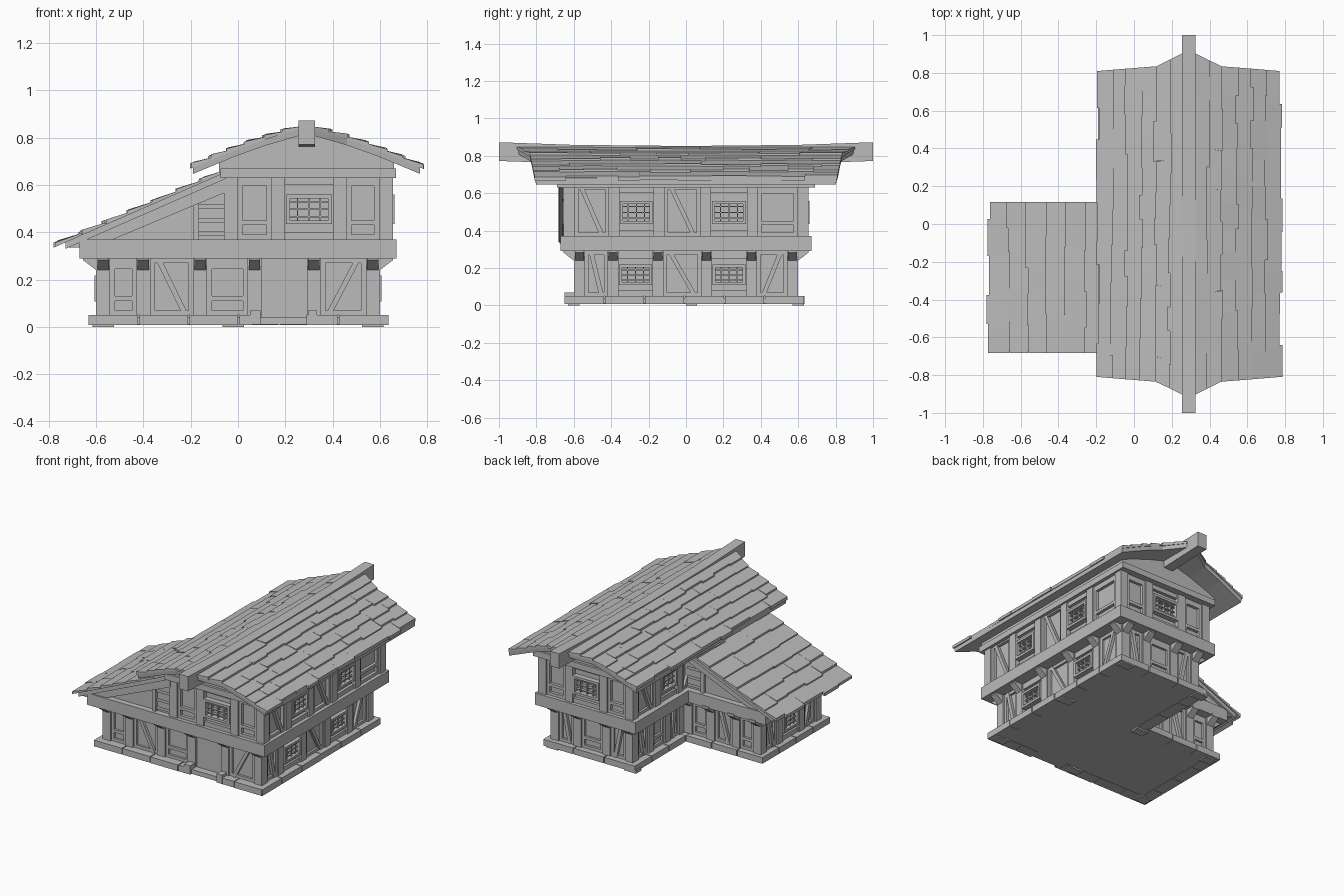
import bpy
import bmesh
import random
from mathutils import Matrix, Vector

random.seed(4)
cube = bpy.data.objects.get("Cube")
if cube:
    bpy.data.objects.remove(cube)

GREY = (0.5, 0.5, 0.5, 1)
mat = bpy.data.materials.new("plain_grey")
mat.use_nodes = True
mat.diffuse_color = GREY
mat.node_tree.nodes["Principled BSDF"].inputs["Base Color"].default_value = GREY


def finish(bm, name):
    bmesh.ops.recalc_face_normals(bm, faces=bm.faces)
    mesh = bpy.data.meshes.new(name)
    bm.to_mesh(mesh)
    bm.free()
    mesh.materials.append(mat)
    bpy.context.collection.objects.link(bpy.data.objects.new(name, mesh))


def loft(bm, lower, upper, m=Matrix()):
    """Solid between two matching polygons."""
    a = [bm.verts.new(m @ Vector(p)) for p in lower]
    b = [bm.verts.new(m @ Vector(p)) for p in upper]
    bm.faces.new(a)
    bm.faces.new(b)
    for i in range(len(a)):
        j = (i + 1) % len(a)
        bm.faces.new((a[i], a[j], b[j], b[i]))


def box(bm, x0, x1, y0, y1, z0, z1, m=Matrix()):
    ring = ((x0, y0), (x1, y0), (x1, y1), (x0, y1))
    loft(bm, [(x, y, z0) for x, y in ring], [(x, y, z1) for x, y in ring], m)


def prism(bm, outline, y0, y1):
    loft(bm, [(x, y0, z) for x, z in outline], [(x, y1, z) for x, z in outline])


def frame(p, q):
    """Local axes: along the wall, outward, up."""
    u = Vector((q[0] - p[0], q[1] - p[1], 0))
    length = u.length
    u.normalize()
    n = Vector((u.y, -u.x, 0))
    m = Matrix((u, n, (0, 0, 1))).transposed().to_4x4()
    m.translation = Vector((p[0], p[1], 0))
    return m, length


def surround(bm, a, b, z0, z1, w, out, m):
    for u0, u1 in ((a, a + w), (b - w, b)):
        box(bm, u0, u1, -0.03, out, z0, z1, m)
    for v0, v1 in ((z0, z0 + w), (z1 - w, z1)):
        box(bm, a + w, b - w, -0.03, out, v0, v1, m)


def window(bm, a, b, z0, z1, m):
    surround(bm, a, b, z0, z1, 0.016, 0.006, m)
    for i in (1, 2, 3):
        u, z = a + (b - a) * i / 4, z0 + (z1 - z0) * i / 4
        box(bm, u - 0.003, u + 0.003, -0.03, -0.008, z0, z1, m)
        box(bm, a, b, -0.03, -0.010, z - 0.003, z + 0.003, m)


def bay(bm, kind, a, b, z0, z1, m):
    """Fill between two posts."""
    w = 0.02
    if kind == "O":   # open doorway with a plain leaf
        box(bm, a, b, -0.03, -0.015, 0.03, z1, m)
        return
    if kind == "W":
        h = z1 - z0
        window(bm, a + 0.004, b - 0.004, z0 + 0.24 * h, z0 + 0.7 * h, m)
        box(bm, a, b, -0.03, -0.010, z1 - 0.04, z1, m)
        box(bm, a, b, -0.03, -0.010, z0, z0 + 0.03, m)
        return
    surround(bm, a, b, z0, z1, w, -0.010, m)
    if kind in "DE":  # diagonal brace
        s, e = (a + w, b - w - 0.025) if kind == "D" else (b - w - 0.025, a + w)
        loft(bm, [(s, -0.03, z1), (s + 0.025, -0.03, z1), (e + 0.025, -0.03, z0), (e, -0.03, z0)],
             [(s, -0.006, z1), (s + 0.025, -0.006, z1), (e + 0.025, -0.006, z0), (e, -0.006, z0)], m)
    else:             # rails
        box(bm, a, b, -0.03, -0.010, z0 + 0.06, z0 + 0.08, m)
        box(bm, a, b, -0.03, -0.010, z1 - 0.045, z1 - 0.02, m)


def wall(name, p, q, z0, z1, mids, kinds, brackets=False):
    bm = bmesh.new()
    m, length = frame(p, q)
    posts = [0.03] + mids + [length - 0.03]
    for u in posts:
        box(bm, u - 0.029, u + 0.029, -0.05, 0, z0, z1, m)
        if brackets:
            section = ((-0.02, z1 - 0.05), (0, z1 - 0.05), (0.055, z1 - 0.008), (0.055, z1 + 0.01), (-0.02, z1 + 0.01))
            loft(bm, [(u - 0.024, n, z) for n, z in section], [(u + 0.024, n, z) for n, z in section], m)
    for kind, a, b in zip(kinds, posts, posts[1:]):
        bay(bm, kind, a + 0.029, b - 0.029, z0, z1, m)
    finish(bm, name)


def footing(name, p, q, gap=None):
    """Row of stones along a wall, with an optional door gap."""
    bm = bmesh.new()
    m, length = frame(p, q)
    n = max(2, round(length / 0.2))
    for i in range(n):
        a, b = length * i / n + 0.003, length * (i + 1) / n - 0.003
        spans = [(a, b)]
        if gap:
            spans = [(a, min(b, gap[0])), (max(a, gap[1]), b)]
        for s, e in spans:
            if e - s > 0.01:
                box(bm, s, e, -0.08, random.uniform(-0.004, 0.002), 0.008, 0.05, m)
    finish(bm, name)


# Solid cores, floor and belt beams
bm = bmesh.new()
box(bm, 0.005, 0.575, -0.575, 0.575, 0.02, 0.3)
box(bm, -0.575, 0.1, -0.575, 0.025, 0.02, 0.3)
box(bm, -0.035, 0.625, -0.625, 0.625, 0.36, 0.68)
finish(bm, "wall_infill")

bm = bmesh.new()
box(bm, -0.04, 0.625, -0.635, 0.625, 0.01, 0.04)
box(bm, -0.62, 0, -0.635, 0.07, 0.01, 0.04)
for x in (-0.57, -0.02, 0.57):
    for y in (-0.6, 0.03, 0.6):
        if x > -0.5 or y < 0.5:
            box(bm, x - 0.045, x + 0.045, y - 0.03, y + 0.03, 0, 0.02)
finish(bm, "floor")

bm = bmesh.new()
box(bm, -0.09, 0.67, -0.67, 0.67, 0.29, 0.37)
box(bm, -0.67, 0, -0.67, 0.10, 0.29, 0.37)
finish(bm, "belt_beam")

bm = bmesh.new()
box(bm, -0.075, 0.668, -0.69, 0.69, 0.63, 0.67)
finish(bm, "top_plate")

# Stone footing around the L-shaped plan
plan = [(-0.63, -0.65), (0.635, -0.65), (0.635, 0.635), (-0.055, 0.635), (-0.055, 0.08), (-0.63, 0.08)]
for i, side in enumerate(("front", "right", "back", "inner_left", "inner_back", "left")):
    footing(side + "_footing", plan[i], plan[(i + 1) % 6], (0.69, 0.92) if i == 0 else None)

# Timber-framed walls, ground floor
wall("front_lower_wall", (-0.6, -0.6), (0.6, -0.6), 0.05, 0.29, [0.2, 0.44, 0.67, 0.92], "PDPOE", True)
wall("right_lower_wall", (0.6, -0.6), (0.6, 0.6), 0.05, 0.29, [0.21, 0.45, 0.71, 0.95], "DWDWE", True)
wall("back_lower_wall", (0.6, 0.6), (-0.02, 0.6), 0.05, 0.29, [0.2, 0.42], "DPE", True)
wall("inner_left_lower_wall", (-0.02, 0.6), (-0.02, 0.04), 0.05, 0.29, [0.2, 0.38], "DPE", True)
wall("wing_back_wall", (-0.02, 0.05), (-0.6, 0.05), 0.05, 0.29, [0.2, 0.39], "PDP", True)
wall("wing_left_wall", (-0.6, 0.05), (-0.6, -0.6), 0.05, 0.29, [0.21, 0.44], "DWE", True)

# Upper floor
L, R, Y = -0.06, 0.655, 0.655
wall("front_upper_wall", (L, -Y), (R, -Y), 0.37, 0.64, [0.23, 0.49], "PWP")
wall("right_upper_wall", (R, -Y), (R, Y), 0.37, 0.64, [0.27, 0.51, 0.76, 1.01], "DWDWP")
wall("back_upper_wall", (R, Y), (L, Y), 0.37, 0.64, [0.23, 0.49], "PWP")
wall("left_upper_wall", (L, Y), (L, -Y), 0.37, 0.64, [0.27, 0.51, 0.76, 1.01], "DWEPP")

# Doorway sides and step
bm = bmesh.new()
box(bm, 0.05, 0.095, -0.65, -0.57, 0.01, 0.07)
box(bm, 0.295, 0.335, -0.65, -0.57, 0.01, 0.07)
box(bm, 0.095, 0.295, -0.63, -0.57, 0.01, 0.03)
finish(bm, "door_step")

# Main roof: profile as distance from ridge, height, half length
CX = 0.29
PROFILE = [(0, 0.852, 0.92), (0.17, 0.803, 0.835), (0.30, 0.757, 0.825), (0.48, 0.682, 0.81)]


def slope_point(side, d, t, h=0.0):
    for (d0, z0, y0), (d1, z1, y1) in zip(PROFILE, PROFILE[1:]):
        if d <= d1 or d1 == PROFILE[-1][0]:
            k = (d - d0) / (d1 - d0)
            return Vector((CX + side * d, t * (y0 + k * (y1 - y0)), z0 + k * (z1 - z0) + h))


def tile_rows(bm, point, start, end, rows, half):
    """Overlapping slabs with uneven lengths and lower edges."""
    step = (end - start) / rows
    for r in range(rows):
        a, b = start + r * step, start + (r + 1) * step
        t = -1.0
        while t < 0.999:
            e = t + random.uniform(0.11, 0.22) / half
            if e > 1 - 0.08 / half:
                e = 1.0
            low = b + random.uniform(-0.004, 0.016)
            lift = random.uniform(0.010, 0.016)
            ring = ((a, t), (a, e), (low, e), (low, t))
            loft(bm, [point(d, s, -0.008) for d, s in ring],
                 [point(d, s, 0.002 if d == a else lift) for d, s in ring])
            t = e


for side, label in ((-1, "left"), (1, "right")):
    bm = bmesh.new()
    for (d0, _, _), (d1, _, _) in zip(PROFILE, PROFILE[1:]):
        ring = ((d0, -1), (d0, 1), (d1, 1), (d1, -1))
        loft(bm, [slope_point(side, d, t * 0.99, -0.035) for d, t in ring],
             [slope_point(side, d, t * 0.995) for d, t in ring])
    finish(bm, label + "_roof_deck")
    bm = bmesh.new()
    tile_rows(bm, lambda d, t, h: slope_point(side, d, t, h), 0.02, 0.48, 6, 0.82)
    finish(bm, label + "_roof_tiles")

# Gable fill under the roof, and ridge beam with raised ends
bm = bmesh.new()
gable = [(CX - 0.37, 0.65), (CX + 0.37, 0.65), (CX + 0.37, 0.70), (CX + 0.17, 0.785), (CX, 0.83),
         (CX - 0.17, 0.785), (CX - 0.37, 0.70)]
prism(bm, gable, -0.675, 0.675)
finish(bm, "gable_fill")

bm = bmesh.new()
stations = [(-1, 0.872), (-0.6, 0.858), (0, 0.852), (0.6, 0.858), (1, 0.872)]
for (y0, z0), (y1, z1) in zip(stations, stations[1:]):
    ends = [[(CX + x, y, z) for x, z in ((-0.035, top - 0.1), (0.035, top - 0.1), (0.035, top), (-0.035, top))]
            for y, top in ((y0, z0), (y1, z1))]
    loft(bm, *ends)
finish(bm, "ridge_beam")

# Lean-to roof over the wing
X0, X1, YC, YH = -0.05, -0.765, -0.283, 0.40


def lean_point(d, t, h=0.0):
    return Vector((X0 - d, YC + t * YH, 0.662 - 0.437 * d + h))


bm = bmesh.new()
ring = ((0, -0.98), (0, 0.98), (0.68, 0.98), (0.68, -0.98))
loft(bm, [lean_point(d, t, -0.035) for d, t in ring], [lean_point(d, t) for d, t in ring])
finish(bm, "lean_to_deck")

bm = bmesh.new()
tile_rows(bm, lean_point, 0, X0 - X1, 7, YH)
finish(bm, "lean_to_tiles")

bm = bmesh.new()
prism(bm, [(-0.62, 0.36), (0, 0.36), (0, 0.65), (-0.62, 0.39)], -0.63, 0.06)
finish(bm, "lean_to_gable")

# Sloping barge beams and small studs on both lean-to gables
bm = bmesh.new()
for y0, y1 in ((-0.66, -0.62), (0.05, 0.09)):
    prism(bm, [(-0.72, 0.335), (-0.05, 0.63), (-0.05, 0.57), (-0.54, 0.365), (-0.67, 0.335)], y0, y1)
    box(bm, -0.19, -0.165, y0 + 0.01, y1 - 0.01, 0.37, 0.56)
    for z in (0.385, 0.44, 0.50):
        box(bm, -0.17, -0.06, y0 + 0.02, y1 - 0.02, z, z + 0.02)
finish(bm, "lean_to_barge_beams")
